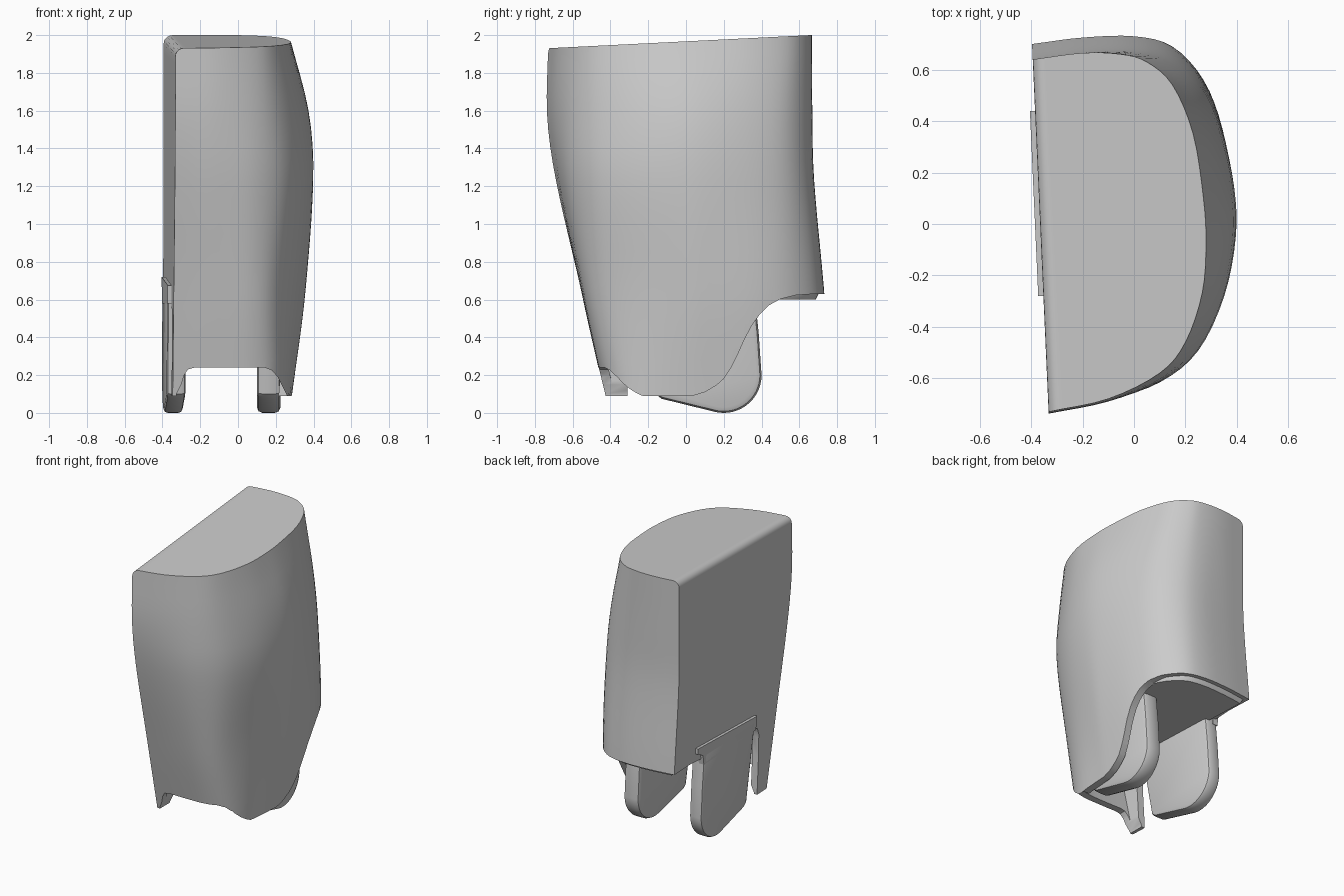
import bpy, bmesh, math
from mathutils import Vector

if "Cube" in bpy.data.objects:
    bpy.data.objects.remove(bpy.data.objects["Cube"])

grey = bpy.data.materials.new("plain grey")
grey.diffuse_color = (0.6, 0.6, 0.6, 1)
grey.use_nodes = True
grey.node_tree.nodes["Principled BSDF"].inputs["Base Color"].default_value = grey.diffuse_color

# D-shaped cross-sections (x, y) from the front-left corner round to the back-left corner
LEVELS = [0.09, 0.63, 1.25, 1.6, 2.0]
SECTIONS = [
    [(-.345, -.425), (-.1, -.43), (.08, -.42), (.2, -.36), (.26, -.23), (.28, -.03), (.285, .12)
     , (.275, .37), (.22, .58), (.12, .72), (0, .765), (-.2, .765), (-.4, .74)],
    [(-.34, -.55), (-.1, -.55), (.08, -.53), (.2, -.45), (.29, -.27), (.345, -.03), (.355, .12)
     , (.335, .37), (.27, .56), (.15, .69), (0, .73), (-.2, .725), (-.4, .70)],
    [(-.335, -.69), (-.1, -.665), (.1, -.61), (.25, -.49), (.35, -.28), (.395, -.05), (.39, .14)
     , (.34, .37), (.26, .54), (.14, .64), (0, .675), (-.2, .67), (-.395, .645)],
    [(-.33, -.735), (-.1, -.69), (.1, -.61), (.23, -.49), (.33, -.28), (.373, -.06), (.365, .13)
     , (.31, .36), (.23, .53), (.11, .63), (-.02, .665), (-.2, .665), (-.395, .64)],
    [(-.33, -.73), (-.1, -.68), (.1, -.58), (.2, -.46), (.265, -.27), (.28, -.08), (.27, .1)
     , (.23, .35), (.15, .54), (.05, .63), (-.05, .66), (-.2, .665), (-.395, .64)],
]


def spline(ts, ps, t):
    """Hermite curve through points ps at parameters ts."""
    i = max(k for k in range(len(ts) - 1) if ts[k] <= t or k == 0)

    def slope(k):
        a, b = max(k - 1, 0), min(k + 1, len(ts) - 1)
        return (ps[b] - ps[a]) / (ts[b] - ts[a])
    h = ts[i + 1] - ts[i]
    u = (t - ts[i]) / h
    return (ps[i] * (2*u**3 - 3*u**2 + 1) + slope(i) * (h * (u**3 - 2*u**2 + u))
            + ps[i + 1] * (3*u**2 - 2*u**3) + slope(i + 1) * (h * (u**3 - u**2)))


def section(z, inset=0.0, sub=4):
    ctrl = [spline(LEVELS, [Vector(s[k]) for s in SECTIONS], z) for k in range(13)]
    for c in (ctrl[0], ctrl[-1]):
        c.x = -0.365 - 0.045 * c.y          # keep the left wall in one plane
    pts = [spline(list(range(13)), ctrl, k / sub) for k in range(12 * sub + 1)]
    if inset:
        n, out = len(pts), []
        for k in range(n):
            a = (pts[k] - pts[k - 1]).normalized()
            b = (pts[(k + 1) % n] - pts[k]).normalized()
            na, nb = Vector((-a.y, a.x)), Vector((-b.y, b.x))
            out.append(pts[k] + (na + nb) * (inset / (1 + na.dot(nb))))
        pts = out
    return pts


def finish(name, bm):
    bmesh.ops.recalc_face_normals(bm, faces=bm.faces[:])
    me = bpy.data.meshes.new(name)
    bm.to_mesh(me)
    bm.free()
    me.materials.append(grey)
    ob = bpy.data.objects.new(name, me)
    bpy.context.collection.objects.link(ob)
    return ob


def loft(name, rings, round_top=0.0):
    bm = bmesh.new()
    vs = [[bm.verts.new(p) for p in r] for r in rings]
    n = len(vs[0])
    for a, b in zip(vs, vs[1:]):
        for k in range(n):
            bm.faces.new((a[k], a[(k + 1) % n], b[(k + 1) % n], b[k]))
    bm.faces.new(vs[0][::-1])
    bm.faces.new(vs[-1])
    if round_top:
        e = bm.edges.get((vs[-1][0], vs[-1][-1]))
        bmesh.ops.bevel(bm, geom=[e], offset=round_top, segments=5, profile=0.5, affect='EDGES')
    return finish(name, bm)


def prism(name, poly, lo, hi, axis='X', bevel=0.0, shear=0.0):
    """Extrude a profile along x (poly is y, z) or along y (poly is x, z)."""
    bm = bmesh.new()

    def at(p, d):
        return (d + shear * p[0], p[0], p[1]) if axis == 'X' else (p[0], d, p[1])
    a = [bm.verts.new(at(p, lo)) for p in poly]
    b = [bm.verts.new(at(p, hi)) for p in poly]
    n = len(poly)
    caps = [bm.faces.new(a), bm.faces.new(b[::-1])]
    for k in range(n):
        bm.faces.new((a[k], b[k], b[(k + 1) % n], a[(k + 1) % n]))
    if bevel:
        bmesh.ops.recalc_face_normals(bm, faces=bm.faces[:])
        es = list({e for f in caps for e in f.edges})
        bmesh.ops.bevel(bm, geom=es, offset=bevel, segments=2, profile=0.5, affect='EDGES')
    return finish(name, bm)


def cut(ob, cutter):
    m = ob.modifiers.new("cut", 'BOOLEAN')
    m.operation, m.solver, m.object = 'DIFFERENCE', 'EXACT', cutter
    bpy.context.view_layer.objects.active = ob
    bpy.ops.object.modifier_apply(modifier=m.name)
    bpy.data.objects.remove(cutter)


# Main housing with sloping top
rings = []
for i in range(21):
    z = 0.09 + 1.91 * i / 20
    rings.append([(p.x, p.y, z + (z / 2)**4 * (0.05 * p.y - 0.033)) for p in section(z)])
housing = loft("housing", rings, 0.045)

# Hollow underside, side sweep, left wall opening and front notch
zs = [0.09 + 0.08 * i for i in range(8)]
cavity = [[(p.x, p.y, z) for p in section(max(z, .09), 0.05)] for z in zs]
cavity.insert(0, [(x, y, -0.2) for x, y, _ in cavity[0]])
cut(housing, loft("cavity_cutter", cavity))
cut(housing, prism("side_cutter", [
    (0, .08), (.1, .11), (.16, .145), (.2, .18), (.24, .24), (.27, .3), (.31, .39), (.35, .465),
    (.39, .52), (.44, .57), (.5, .603), (.58, .623), (.68, .63), (1, .63), (1, -.3), (0, -.3)], -.29, 1))
cut(housing, prism("left_cutter", [
    (-.31, -.3), (-.31, .12), (-.325, .35), (-.33, .52), (-.31, .57), (-.28, .58), (.4, .62),
    (.5, .63), (1, .63), (1, -.3)], -1, -.27))
cut(housing, prism("front_cutter", [
    (-.325, -.3), (-.325, .1), (-.30, .15), (-.285, .2), (-.265, .23), (-.23, .24), (.14, .24),
    (.18, .225), (.21, .19), (.24, .13), (.265, .08), (.265, -.3)], -1, -.2, axis='Y'))

# Inset cap closing the underside
cap = loft("underside_cap", [[(p.x, p.y, z) for p in section(.63, d)]
                             for z, d in ((.60, .045), (.63, .03), (.70, .03))])

# Two mounting ears with rounded lower ends
ear = [(.36, .66), (.385, .42)]
ear += [(.2 + .2 * math.cos(math.radians(a)), .2 + .2 * math.sin(math.radians(a)))
        for a in range(0, -106, -7)]
ear += [(-.13, .075), (-.16, .10), (-.27, .66)]
left_ear = prism("left_ear", ear, -.385, -.285, bevel=.022, shear=-.045)
right_ear = prism("right_ear", ear, .10, .225, bevel=.03)

# Thin plate where the left ear laps over the wall
plate = prism("left_lap_plate", [(.44, .72), (-.28, .675), (-.265, .58), (.37, .58), (.38, .65),
                                 (.44, .68)], -.385, -.345, shear=-.045)

# Smooth shading with crisp edges
for ob in (housing, cap, left_ear, right_ear, plate):
    bpy.ops.object.select_all(action='DESELECT')
    ob.select_set(True)
    bpy.context.view_layer.objects.active = ob
    bpy.ops.object.shade_smooth_by_angle(angle=math.radians(32))
